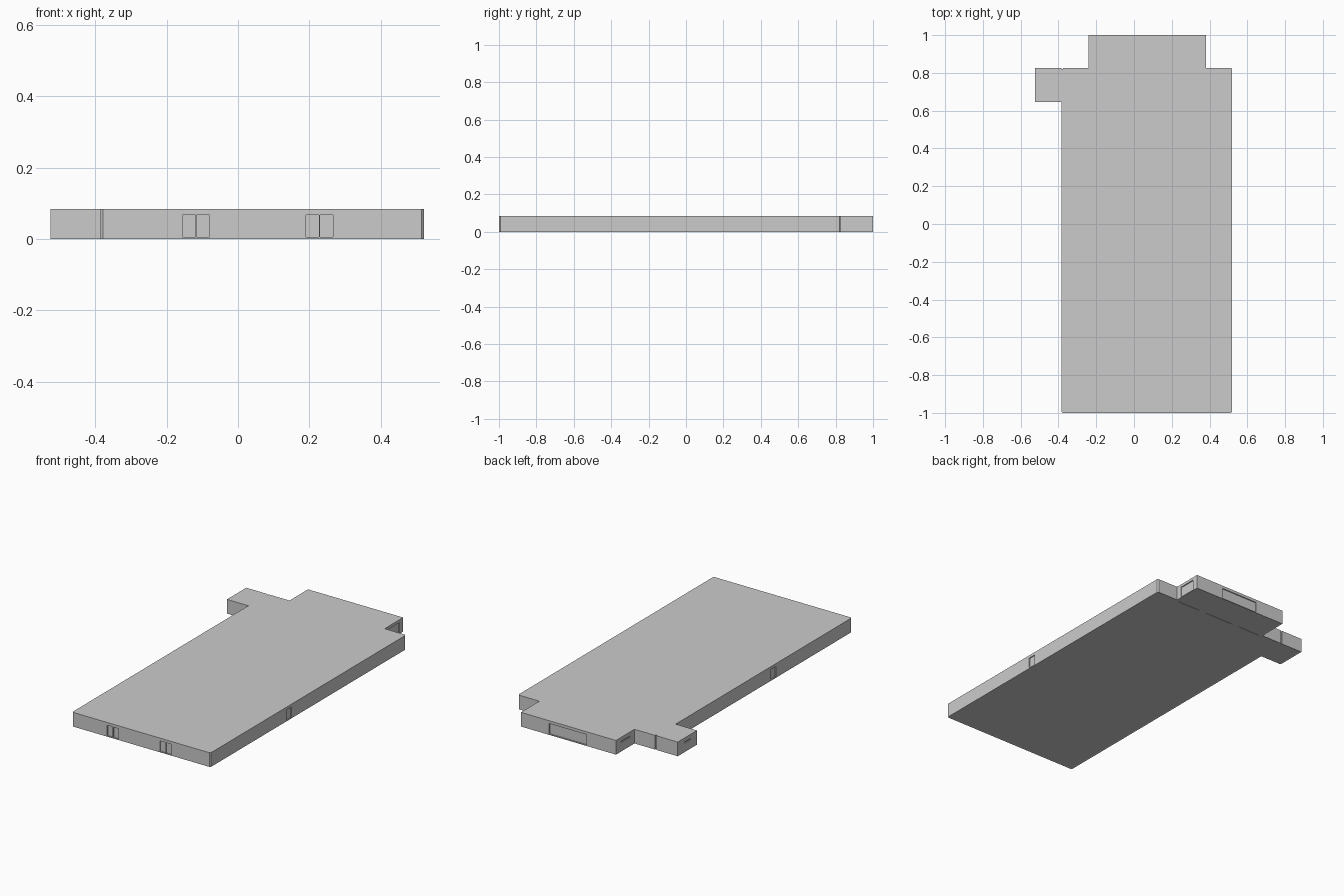
import bpy, bmesh
from mathutils import Matrix, Vector

if "Cube" in bpy.data.objects:
    bpy.data.objects.remove(bpy.data.objects["Cube"])

H = 0.084       # building height
DOOR = 0.067    # door head height
D = 0.006       # recess depth
C = 0.007       # corner chamfer


def new_object(name, bm):
    bmesh.ops.recalc_face_normals(bm, faces=bm.faces)
    mesh = bpy.data.meshes.new(name)
    bm.to_mesh(mesh)
    bm.free()
    ob = bpy.data.objects.new(name, mesh)
    bpy.context.collection.objects.link(ob)
    return ob


# Building shell: floor outline with main hall, rear annex and side wing
outline = [
    (-0.385 + C, -1), (0.52 - C, -1), (0.52, -1 + C),
    (0.52, 0.827 - C), (0.52 - C, 0.827), (0.38, 0.827),
    (0.38, 1), (-0.242, 1), (-0.242, 0.827),
    (-0.376, 0.827), (-0.376, 0.82), (-0.385, 0.82), (-0.385, 0.827),
    (-0.525, 0.827), (-0.525, 0.647), (-0.385, 0.647), (-0.385, -1 + C),
]
bm = bmesh.new()
bottom = bm.faces.new([bm.verts.new((x, y, 0)) for x, y in outline])
ext = bmesh.ops.extrude_face_region(bm, geom=[bottom], use_keep_orig=True)
top_verts = [v for v in ext["geom"] if isinstance(v, bmesh.types.BMVert)]
bmesh.ops.translate(bm, verts=top_verts, vec=(0, 0, H))
bmesh.ops.recalc_face_normals(bm, faces=bm.faces)
# Slightly raised floor inside the wall footing
base = [f for f in bm.faces if f.normal.z < -0.9]
bmesh.ops.inset_region(bm, faces=base, thickness=0.008, depth=-0.002)
shell = new_object("building_shell", bm)

# Recesses gathered in a single cutter
cut = bmesh.new()


def box(lo, hi):
    lo, hi = Vector(lo), Vector(hi)
    m = Matrix.Translation((lo + hi) / 2) @ Matrix.Diagonal((*(hi - lo), 1))
    bmesh.ops.create_cube(cut, size=1, matrix=m)


def recess(axis, wall, out, a, b, z0=0.005, z1=DOOR):
    """Shallow pocket in the wall plane, spanning a..b along the wall."""
    w0, w1 = sorted((wall - out * D, wall + out * 0.01))
    if axis == "y":
        box((a, w0, z0), (b, w1, z1))
    else:
        box((w0, a, z0), (w1, b, z1))


def double_door(axis, wall, out, mid, half):
    for s in (-1, 1):
        a, b = sorted((mid + s * 0.0015, mid + s * half))
        recess(axis, wall, out, a, b)


# Front double doors
for mid in (-0.118, 0.228):
    double_door("y", -1, -1, mid, 0.038)
# Side exits on both long walls
recess("x", 0.52, 1, -0.29, -0.245)
recess("x", -0.385, -1, -0.29, -0.245)
# Loading door in the annex, annex side doors and wing slot
recess("y", 1, 1, -0.05, 0.195)
recess("x", 0.38, 1, 0.86, 0.965)
recess("x", -0.242, -1, 0.87, 0.955, 0.052, 0.06)
recess("x", -0.525, -1, 0.71, 0.765, 0.052, 0.06)
# Floor joints between hall and annex
for a, b in ((-0.22, -0.08), (-0.03, 0.16), (0.21, 0.36)):
    box((a, 0.813, -0.01), (b, 0.819, 0.004))

cutter = new_object("recess_cutter", cut)
cutter.hide_render = True
mod = shell.modifiers.new("recesses", "BOOLEAN")
mod.operation = "DIFFERENCE"
mod.solver = "EXACT"
mod.object = cutter
bpy.context.view_layer.objects.active = shell
shell.select_set(True)
bpy.ops.object.modifier_apply(modifier=mod.name)
bpy.data.objects.remove(cutter)
